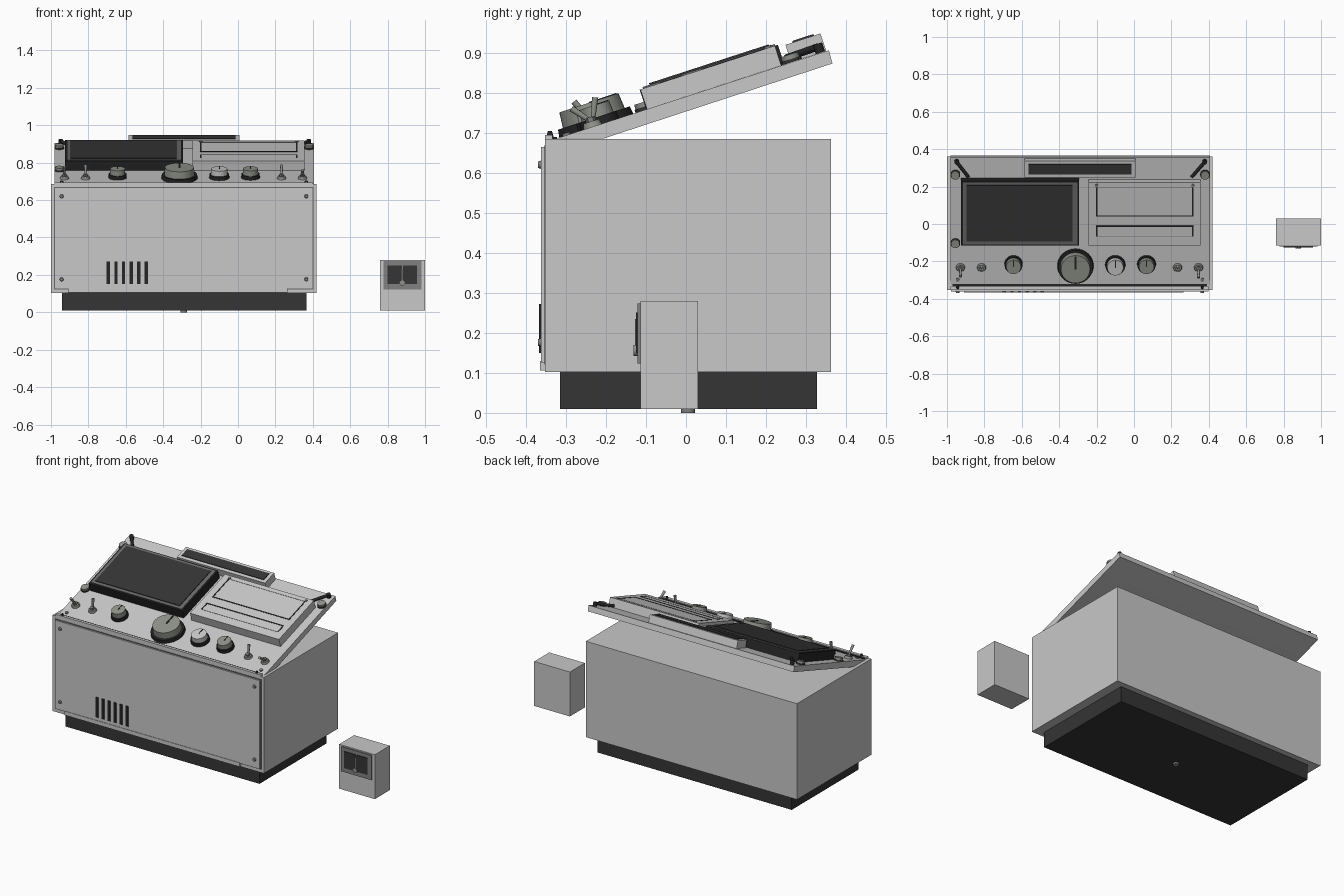
import bpy, bmesh
from math import radians
from mathutils import Matrix, Vector

cube = bpy.data.objects.get("Cube")
if cube:
    bpy.data.objects.remove(cube, do_unlink=True)


def material(name, r, g, b):
    m = bpy.data.materials.new(name)
    m.use_nodes = True
    m.diffuse_color = (r, g, b, 1)
    m.node_tree.nodes["Principled BSDF"].inputs["Base Color"].default_value = (r, g, b, 1)
    return m


LIGHT = material("light grey", 0.58, 0.58, 0.58)
DARK = material("charcoal", 0.035, 0.035, 0.035)
BLACK = material("black", 0.018, 0.018, 0.018)
GREY = material("mid grey", 0.22, 0.22, 0.22)
BEZEL = material("bezel grey", 0.14, 0.14, 0.14)
METAL = material("grey green metal", 0.27, 0.29, 0.25)

WORLD = Matrix.Identity(4)
# Local frame of the sloping panel: y runs up the slope, z is its normal
SLOPE = Matrix.Translation((0, -0.325, 0.685)) @ Matrix.Rotation(radians(18), 4, "X")


def finish(name, bm, mat, frame):
    bmesh.ops.transform(bm, matrix=frame, verts=bm.verts)
    bmesh.ops.recalc_face_normals(bm, faces=bm.faces)
    for f in bm.faces:
        f.smooth = True
    me = bpy.data.meshes.new(name)
    bm.to_mesh(me)
    bm.free()
    me.set_sharp_from_angle(angle=radians(35))
    me.materials.append(mat)
    ob = bpy.data.objects.new(name, me)
    bpy.context.collection.objects.link(ob)
    return ob


def box(name, x, y, z, mat, frame=WORLD):
    bm = bmesh.new()
    bmesh.ops.create_cube(bm, size=1)
    for v in bm.verts:
        v.co = [lo + (hi - lo) * (c + 0.5) for (lo, hi), c in zip((x, y, z), v.co)]
    return finish(name, bm, mat, frame)


def rod(name, a, b, r, mat, frame=WORLD, tip=None, sides=32):
    a, b = Vector(a), Vector(b)
    bm = bmesh.new()
    bmesh.ops.create_cone(bm, cap_ends=True, segments=sides, radius1=r,
                          radius2=r if tip is None else tip, depth=(b - a).length)
    turn = (b - a).to_track_quat("Z", "Y").to_matrix().to_4x4()
    return finish(name, bm, mat, frame @ Matrix.Translation((a + b) / 2) @ turn)


def prism(name, profile, x, mat):
    bm = bmesh.new()
    face = bm.faces.new([bm.verts.new((x[0], y, z)) for y, z in profile])
    new = bmesh.ops.extrude_face_region(bm, geom=[face])["geom"]
    bmesh.ops.translate(bm, vec=(x[1] - x[0], 0, 0),
                        verts=[v for v in new if isinstance(v, bmesh.types.BMVert)])
    return finish(name, bm, mat, WORLD)


# Cabinet, plinth and foot
box("cabinet", (-1, 0.42), (-0.352, 0.362), (0.102, 0.685), LIGHT)
box("plinth", (-0.94, 0.365), (-0.315, 0.327), (0.01, 0.102), DARK)
rod("foot", (-0.29, 0.005, 0), (-0.29, 0.005, 0.011), 0.017, GREY)

# Front panel with vents, screws and bottom strip
box("panel_gap", (-0.984, 0.404), (-0.354, -0.35), (0.121, 0.669), BEZEL)
box("front_panel", (-0.979, 0.399), (-0.362, -0.35), (0.126, 0.664), LIGHT)
box("bottom_strip", (-0.91, 0.265), (-0.365, -0.352), (0.106, 0.13), LIGHT)
for i in range(6):
    x = -0.702 + 0.0405 * i
    box("vent_slot", (x, x + 0.018), (-0.367, -0.36), (0.15, 0.272), BLACK)
for x in (-0.943, 0.365):
    for z in (0.176, 0.62):
        rod("panel_screw", (x, -0.36, z), (x, -0.37, z), 0.011, GREY, tip=0.008)
    rod("lip_screw", (x, -0.34, 0.69), (x, -0.34, 0.705), 0.009, BLACK, tip=0.005)
    rod("slope_screw", (x, 0.028, 0), (x, 0.028, 0.006), 0.01, GREY, SLOPE)
box("top_lip", (-0.98, 0.4), (-0.352, -0.334), (0.684, 0.695), LIGHT)
box("lip_shadow_gap", (-0.97, 0.39), (-0.333, -0.322), (0.684, 0.69), BLACK)

# Sloping control panel
prism("control_panel", [(-0.326, 0.685), (-0.205, 0.686), (0.366, 0.873), (0.357, 0.906)],
      (-0.98, 0.405), LIGHT)

# Screen
box("screen_housing", (-0.925, -0.295), (0.237, 0.6), (0, 0.052), BLACK, SLOPE)
box("screen_bezel", (-0.914, -0.303), (0.246, 0.593), (0.05, 0.056), BEZEL, SLOPE)
box("screen_glass", (-0.896, -0.328), (0.264, 0.578), (0.05, 0.06), DARK, SLOPE)

# Raised deck with two slotted lids
box("deck", (-0.243, 0.355), (0.239, 0.592), (0, 0.052), LIGHT, SLOPE)
for name, lo, hi, edge in (("upper_lid", 0.4, 0.565, 0.4), ("lower_lid", 0.29, 0.348, 0.342)):
    box(name + "_long_slot", (-0.203, 0.317), (edge, edge + 0.007), (0.05, 0.0535), BLACK, SLOPE)
    for x in (-0.203, 0.31):
        box(name + "_side_slot", (x, x + 0.007), (lo, hi), (0.05, 0.0535), BLACK, SLOPE)
box("upper_lid_seam", (-0.203, 0.317), (0.564, 0.567), (0.05, 0.0532), GREY, SLOPE)
box("lower_lid_seam", (-0.203, 0.317), (0.289, 0.292), (0.05, 0.0532), GREY, SLOPE)
for x in (-0.2, 0.314):
    rod("lid_pin", (x, 0.574, 0.05), (x, 0.574, 0.057), 0.009, GREY, SLOPE)

# Rear display bar
box("display_bar", (-0.585, 0.008), (0.618, 0.71), (0, 0.046), LIGHT, SLOPE)
box("display_window", (-0.565, -0.013), (0.637, 0.693), (0.04, 0.05), DARK, SLOPE)

# Corner studs and short rods
for x, u in ((-0.955, 0.62), (0.38, 0.62), (-0.955, 0.235)):
    rod("stud_base", (x, u, 0), (x, u, 0.008), 0.026, DARK, SLOPE)
    rod("stud", (x, u, 0.008), (x, u, 0.02), 0.023, METAL, SLOPE)
for a, b in ((-0.948, -0.885), (0.378, 0.308)):
    rod("corner_rod", (a, 0.695, 0.016), (b, 0.61, 0.014), 0.009, BLACK, SLOPE, sides=16)
    rod("corner_rod_post", (a, 0.695, 0), (a, 0.695, 0.024), 0.012, BLACK, SLOPE)


# Rotary knobs
def knob(name, x, u, r, height, cap):
    rod(name + "_skirt", (x, u, 0), (x, u, 0.02), r, BLACK, SLOPE, tip=r * 0.97, sides=48)
    rod(name + "_cap", (x, u, 0.018), (x, u, height), r * 0.84, cap, SLOPE, tip=r * 0.8, sides=48)
    w = r * 0.05
    box(name + "_pointer", (x - w, x + w), (u, u + r * 0.75), (height - 0.002, height + 0.002),
        BLACK, SLOPE)


knob("tuning_knob", -0.313, 0.106, 0.097, 0.06, METAL)
knob("left_knob", -0.644, 0.116, 0.049, 0.05, METAL)
knob("pale_knob", -0.1, 0.112, 0.054, 0.05, LIGHT)
knob("right_knob", 0.067, 0.116, 0.05, 0.05, METAL)

# Toggle switches
for x, tip_u, tip_n in ((-0.928, 0.0715, 0.0745), (-0.815, 0.125, 0.068),
                        (0.233, 0.125, 0.068), (0.345, 0.06, 0.06)):
    rod("toggle_collar", (x, 0.097, 0), (x, 0.097, 0.014), 0.024, METAL, SLOPE, tip=0.02)
    rod("toggle_nut", (x, 0.097, 0.012), (x, 0.097, 0.025), 0.013, GREY, SLOPE, sides=6)
    rod("toggle_lever", (x, 0.1, 0.01), (x, tip_u, tip_n), 0.005, METAL, SLOPE, tip=0.008)

# Separate meter box
box("meter_box", (0.76, 1), (-0.114, 0.03), (0.01, 0.28), LIGHT)
box("meter_frame", (0.779, 0.981), (-0.121, -0.112), (0.123, 0.273), GREY)
for x in (0.8, 0.881):
    box("meter_pane", (x, x + 0.076), (-0.125, -0.118), (0.15, 0.251), DARK)
box("meter_needle", (0.875, 0.882), (-0.127, -0.118), (0.15, 0.235), BEZEL)
rod("meter_knob", (0.878, -0.118, 0.156), (0.878, -0.131, 0.156), 0.014, METAL)
